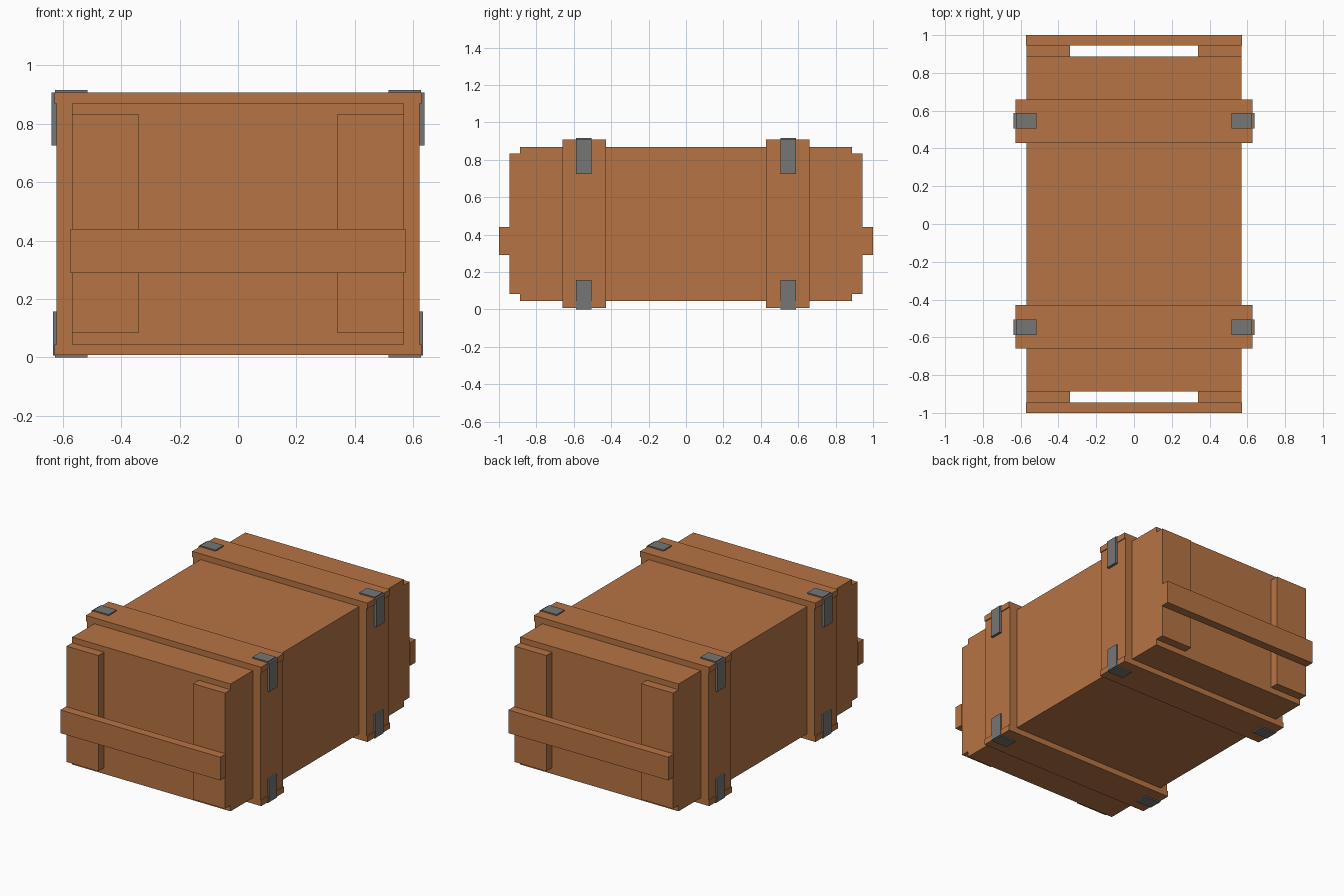
import bpy
import bmesh
from mathutils import Vector

if "Cube" in bpy.data.objects:
    bpy.data.objects.remove(bpy.data.objects["Cube"])


def material(name, rgb):
    m = bpy.data.materials.new(name)
    m.diffuse_color = (*rgb, 1)
    m.use_nodes = True
    m.node_tree.nodes["Principled BSDF"].inputs["Base Color"].default_value = m.diffuse_color
    return m


wood = material("brown_wood", (0.47, 0.175, 0.058))
steel = material("grey_steel", (0.18, 0.18, 0.175))


def box(name, x, y, z, mat):
    """Box from (min, max) ranges on each axis."""
    bm = bmesh.new()
    bmesh.ops.create_cube(bm, size=1)
    for v in bm.verts:
        v.co = Vector([r[0] if c < 0 else r[1] for r, c in zip((x, y, z), v.co)])
    mesh = bpy.data.meshes.new(name)
    bm.to_mesh(mesh)
    bm.free()
    mesh.materials.append(mat)
    ob = bpy.data.objects.new(name, mesh)
    bpy.context.collection.objects.link(ob)
    return ob


def flip(r, s):
    return tuple(sorted((r[0] * s, r[1] * s)))


# Crate body
box("crate_body", (-0.568, 0.568), (-0.887, 0.887), (0.045, 0.87), wood)

for sy, end in ((-1, "front"), (1, "back")):
    # Carrying bar across the end
    box(end + "_handle_bar", (-0.573, 0.573), flip((0.944, 1.0), sy), (0.29, 0.44), wood)

    # Band boards over and under the body
    band = flip((0.428, 0.66), sy)
    box(end + "_band_top", (-0.628, 0.628), band, (0.87, 0.908), wood)
    box(end + "_band_bottom", (-0.628, 0.628), band, (0.008, 0.045), wood)

    for sx, side in ((-1, "left"), (1, "right")):
        tag = end + "_" + side
        # End cleat and side band board
        box(tag + "_end_cleat", flip((0.34, 0.568), sx), flip((0.887, 0.944), sy), (0.083, 0.833), wood)
        box(tag + "_band_side", flip((0.568, 0.622), sx), band, (0.045, 0.87), wood)

        # Steel corner straps: flat plate plus upright plate, top and bottom
        strap = flip((0.506, 0.588), sy)
        box(tag + "_top_strap_flat", flip((0.515, 0.626), sx), strap, (0.905, 0.916), steel)
        box(tag + "_top_strap_side", flip((0.622, 0.639), sx), strap, (0.725, 0.908), steel)
        box(tag + "_bottom_strap_flat", flip((0.515, 0.626), sx), strap, (0.0, 0.01), steel)
        box(tag + "_bottom_strap_side", flip((0.622, 0.633), sx), strap, (0.006, 0.157), steel)
